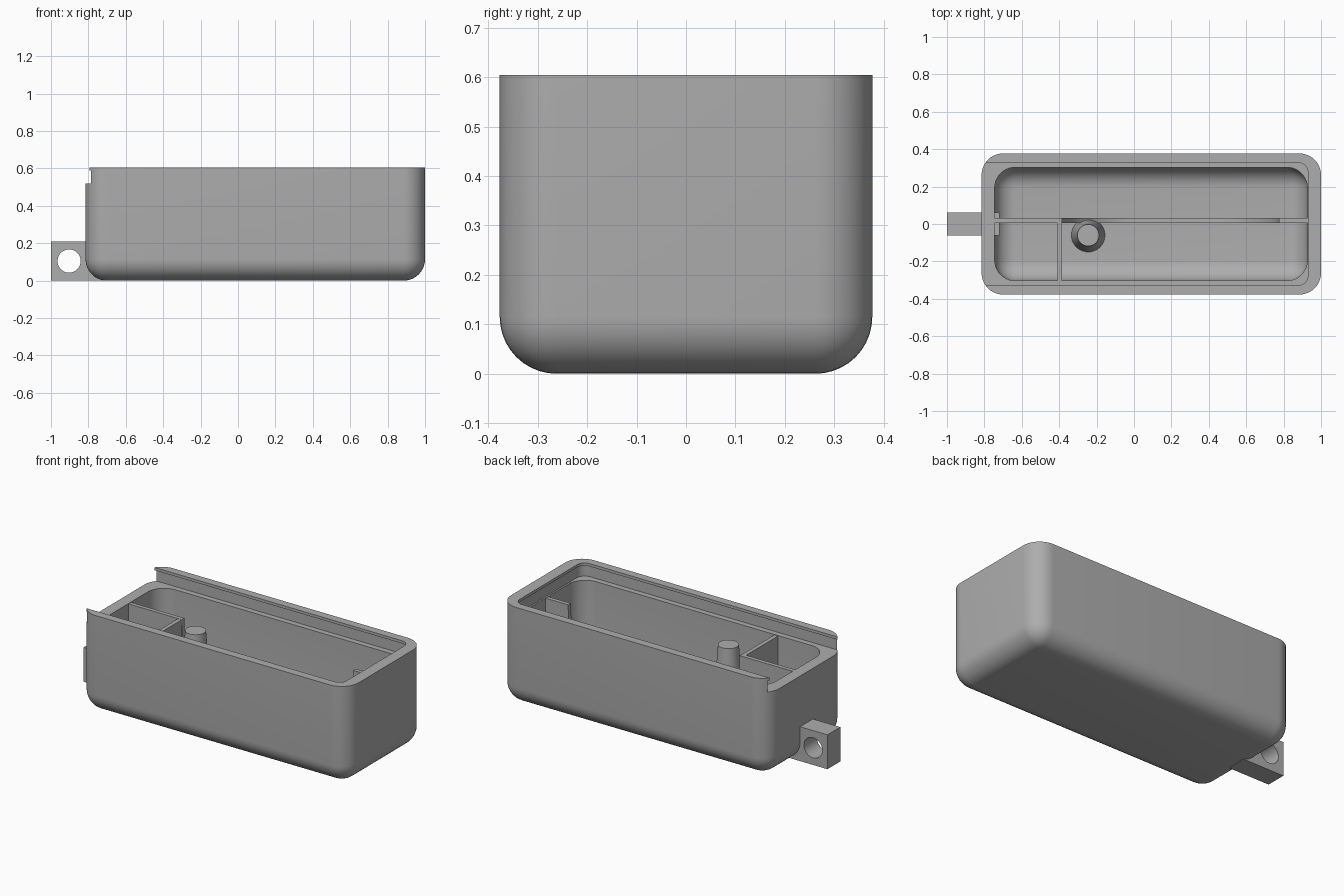
import bpy, bmesh, math

if "Cube" in bpy.data.objects:
    bpy.data.objects.remove(bpy.data.objects["Cube"], do_unlink=True)

grey = bpy.data.materials.new("plain grey")
grey.use_nodes = True
colour = (0.42, 0.42, 0.42, 1)
grey.diffuse_color = colour
grey.node_tree.nodes["Principled BSDF"].inputs["Base Color"].default_value = colour


def finish(bm, name):
    bmesh.ops.recalc_face_normals(bm, faces=bm.faces)
    mesh = bpy.data.meshes.new(name)
    bm.to_mesh(mesh)
    bm.free()
    mesh.materials.append(grey)
    ob = bpy.data.objects.new(name, mesh)
    bpy.context.collection.objects.link(ob)
    return ob


def box(name, x, y, z, radius=0, rounded=lambda a, b: False):
    """Box between limits; edges picked by the rule are rounded."""
    bm = bmesh.new()
    bmesh.ops.create_cube(bm, size=1)
    for v in bm.verts:
        v.co = [lim[int(c > 0)] for lim, c in zip((x, y, z), v.co)]
    edges = [e for e in bm.edges if rounded(e.verts[0].co, e.verts[1].co)]
    if edges:
        bmesh.ops.bevel(bm, geom=edges, offset=radius, segments=10,
                        profile=0.5, affect='EDGES', clamp_overlap=True)
    return finish(bm, name)


def cylinder(name, r1, r2, depth, location, turn=0):
    bm = bmesh.new()
    bmesh.ops.create_cone(bm, cap_ends=True, segments=48,
                          radius1=r1, radius2=r2, depth=depth)
    ob = finish(bm, name)
    ob.location = location
    ob.rotation_euler.x = turn
    return ob


def activate(ob):
    bpy.ops.object.select_all(action='DESELECT')
    ob.select_set(True)
    bpy.context.view_layer.objects.active = ob


def cut(ob, cutter):
    mod = ob.modifiers.new("cut", 'BOOLEAN')
    mod.operation, mod.solver, mod.object = 'DIFFERENCE', 'EXACT', cutter
    activate(ob)
    bpy.ops.object.modifier_apply(modifier=mod.name)
    bpy.data.objects.remove(cutter, do_unlink=True)


def tub_edges(a, b):
    # upright edges and the bottom rim
    return abs(a.z - b.z) > 0.1 or max(a.z, b.z) < 0.2


def end_edges(a, b):
    # upright edges at the closed end
    return abs(a.z - b.z) > 0.01 and a.x > 0


LEDGE, FLOOR = 0.52, 0.07

# Rounded case with its cavity and the open-ended lid channel
case = box("case", (-0.815, 1), (-0.377, 0.377), (0, 0.605), 0.115, tub_edges)
cut(case, box("cavity", (-0.745, 0.927), (-0.303, 0.303), (FLOOR, 0.56), 0.11, tub_edges))
cut(case, box("lid_channel", (-0.9, 0.937), (-0.337, 0.337), (LEDGE, 0.588), 0.055, end_edges))
cut(case, box("lid_opening", (-0.9, 0.93), (-0.327, 0.327), (0.57, 0.7), 0.05, end_edges))

# Keyring tab at the open end
tab = box("keyring_tab", (-1, -0.72), (-0.062, 0.062), (0, 0.21))
cut(tab, cylinder("tab_hole", 0.062, 0.062, 0.4, (-0.903, 0, 0.105), math.pi / 2))

# Long divider, lowered in the middle by a sweeping cut
top, low, sweep = LEDGE - 0.002, FLOOR + 0.02, 0.4
left, right = -0.385, 0.775
profile = [(-0.755, 0.05), (0.935, 0.05), (0.935, top), (right, top)]
arc = [(sweep * (1 - math.cos(a)), low + sweep * (1 - math.sin(a)))
       for a in (math.pi / 2 * i / 12 for i in range(13))]
profile += [(right - d, z) for d, z in arc]
profile += [(left + d, z) for d, z in reversed(arc)]
profile += [(left, top), (-0.755, top)]
bm = bmesh.new()
face = bm.faces.new([bm.verts.new((x, 0.006, z)) for x, z in profile])
grown = bmesh.ops.extrude_face_region(bm, geom=[face])["geom"]
bmesh.ops.translate(bm, vec=(0, 0.025, 0),
                    verts=[g for g in grown if isinstance(g, bmesh.types.BMVert)])
divider = finish(bm, "long_divider")

# Short cross wall and the tapered post
cross = box("cross_wall", (-0.41, -0.385), (-0.315, 0.01), (0.05, top - 0.001))
post = cylinder("post", 0.09, 0.058, 0.45, (-0.245, -0.06, 0.29))

for ob in (case, tab, divider, post):
    activate(ob)
    bpy.ops.object.shade_smooth_by_angle(angle=math.radians(30))
